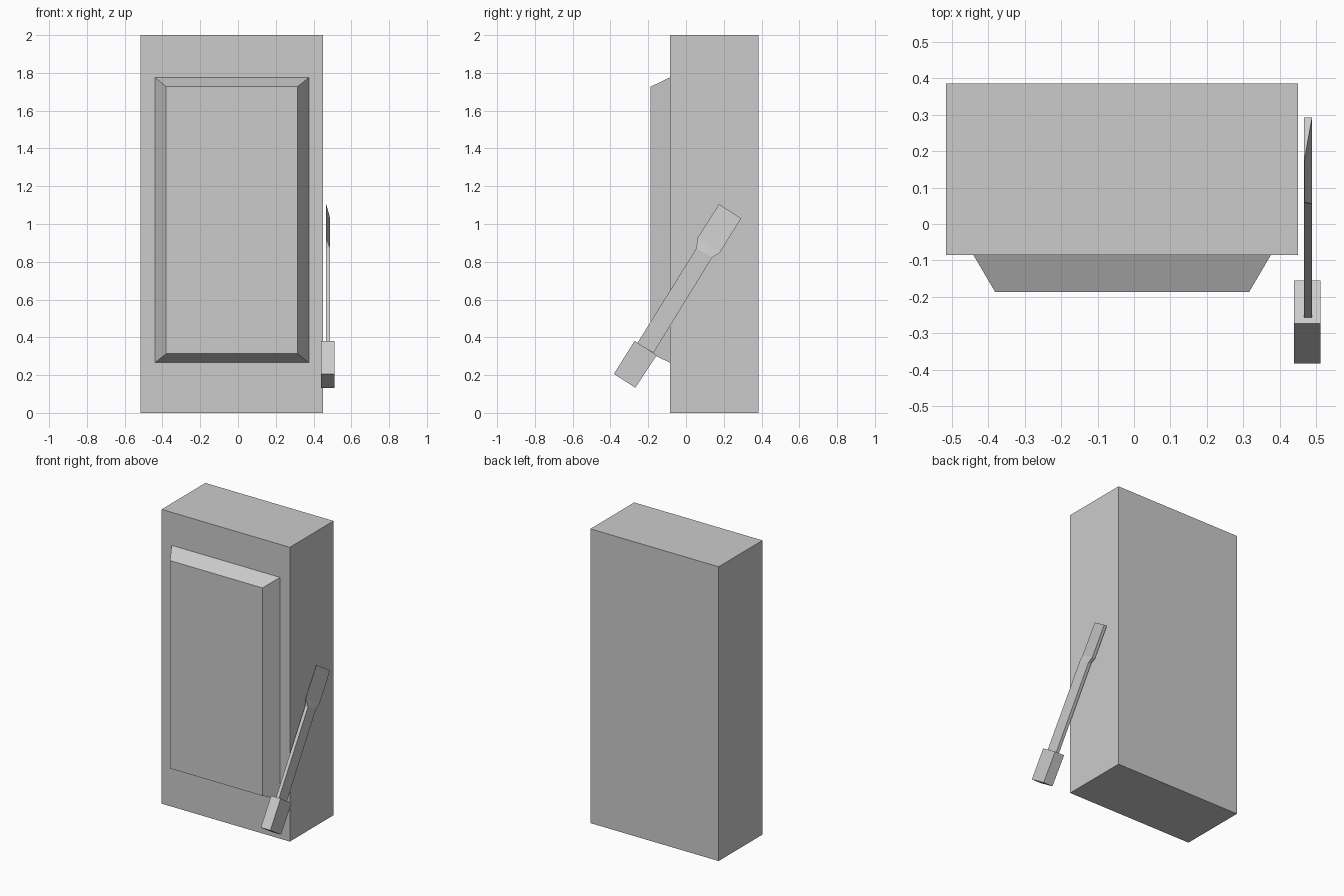
import bpy

if "Cube" in bpy.data.objects:
    bpy.data.objects.remove(bpy.data.objects["Cube"])


def loft(name, rings):
    """Flat-faced solid through a series of four-cornered rings."""
    verts = [v for ring in rings for v in ring]
    faces = [(3, 2, 1, 0)]
    for r in range(len(rings) - 1):
        for i in range(4):
            a, b = r * 4 + i, r * 4 + (i + 1) % 4
            faces.append((a, b, b + 4, a + 4))
    n = len(verts) - 4
    faces.append((n, n + 1, n + 2, n + 3))
    mesh = bpy.data.meshes.new(name)
    mesh.from_pydata(verts, [], faces)
    mesh.validate()
    obj = bpy.data.objects.new(name, mesh)
    bpy.context.collection.objects.link(obj)
    # Consistent outward normals
    bpy.context.view_layer.objects.active = obj
    bpy.ops.object.mode_set(mode='EDIT')
    bpy.ops.mesh.select_all(action='SELECT')
    bpy.ops.mesh.remove_doubles(threshold=0.0001)
    bpy.ops.mesh.normals_make_consistent(inside=False)
    bpy.ops.object.mode_set(mode='OBJECT')
    return obj


def upright_ring(y, x0, x1, z0, z1):
    return [(x0, y, z0), (x1, y, z0), (x1, y, z1), (x0, y, z1)]


def lever_ring(near, far, x0, x1, near_x1=None):
    """Slanted section: near and far are (y, z); near_x1 thins the near edge."""
    nx = x1 if near_x1 is None else near_x1
    return [(x0, *near), (nx, *near), (x1, *far), (x0, *far)]


# Cabinet body
loft("cabinet_body", [upright_ring(-0.085, -0.515, 0.449, 0, 2),
                      upright_ring(0.385, -0.515, 0.449, 0, 2)])

# Raised front panel with bevelled sides
loft("front_panel", [upright_ring(-0.187, -0.38, 0.315, 0.314, 1.727),
                     upright_ring(-0.085, -0.44, 0.375, 0.266, 1.776)])

# Slanted lever grip
loft("lever_grip", [lever_ring((-0.382, 0.206), (-0.268, 0.133), 0.439, 0.511),
                    lever_ring((-0.272, 0.381), (-0.155, 0.306), 0.439, 0.511)])

# Lever shaft widening into a wedge-shaped blade
X0, X1 = 0.466, 0.488
loft("lever_shaft", [
    lever_ring((-0.257, 0.370), (-0.172, 0.318), X0, X1),
    lever_ring((0.055, 0.872), (0.140, 0.825), X0, X1),
    lever_ring((0.060, 0.925), (0.178, 0.847), X0, X1, X0 + 0.001),
    lever_ring((0.175, 1.105), (0.292, 1.030), X0, X1, X0 + 0.001),
])
